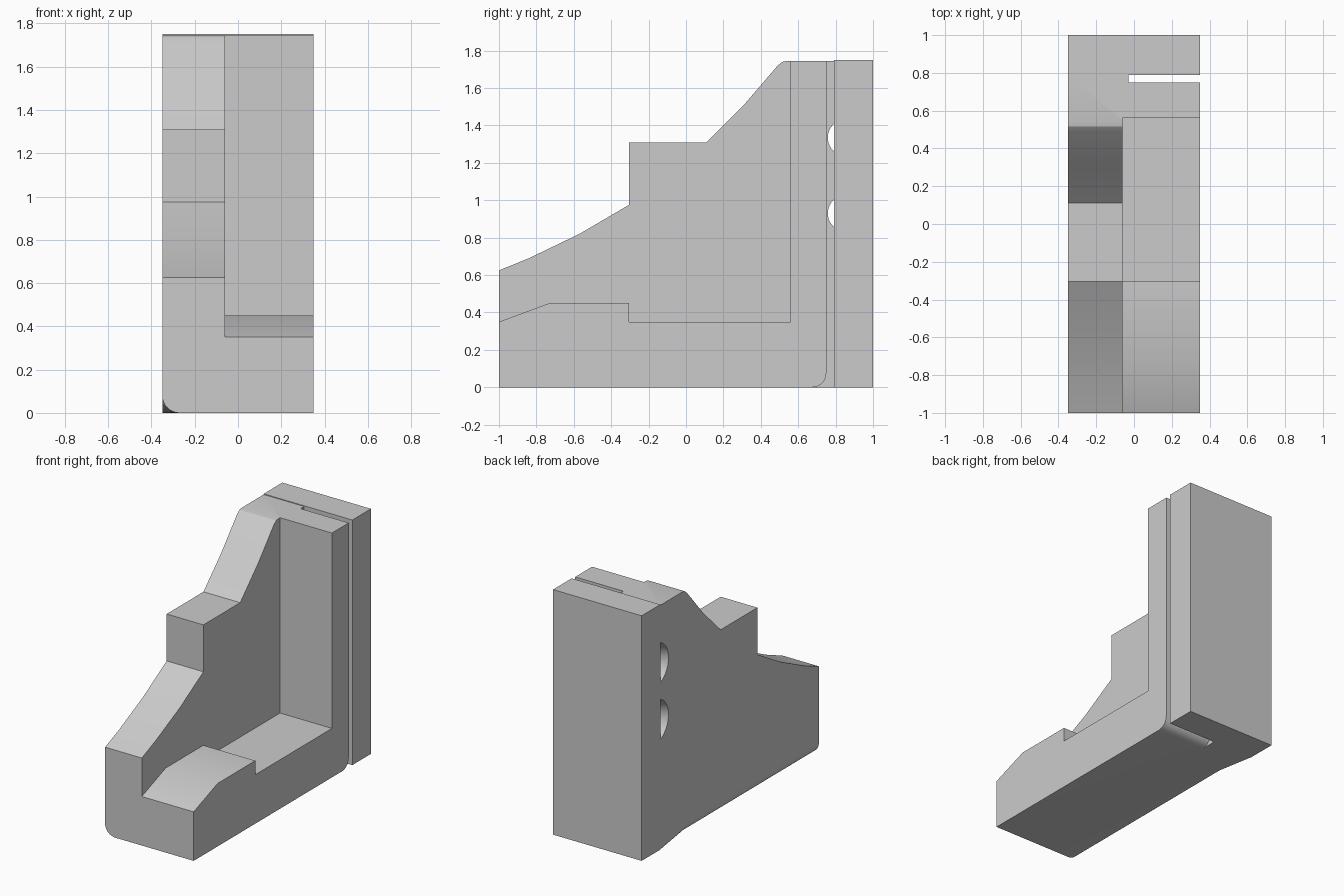
import bpy, bmesh, math

cube = bpy.data.objects.get("Cube")
if cube:
    bpy.data.objects.remove(cube, do_unlink=True)

grey = bpy.data.materials.new("plain_grey")
grey.use_nodes = True
grey.diffuse_color = (0.6, 0.6, 0.6, 1)
grey.node_tree.nodes["Principled BSDF"].inputs["Base Color"].default_value = (0.6, 0.6, 0.6, 1)


def loft(name, rings):
    """Closed solid through rings of matching points."""
    bm = bmesh.new()
    loops = [[bm.verts.new(p) for p in ring] for ring in rings]
    count = len(loops[0])
    for a, b in zip(loops, loops[1:]):
        for i in range(count):
            j = (i + 1) % count
            bm.faces.new((a[i], a[j], b[j], b[i]))
    bm.faces.new(loops[0])
    bm.faces.new(loops[-1])
    bmesh.ops.recalc_face_normals(bm, faces=bm.faces)
    mesh = bpy.data.meshes.new(name)
    bm.to_mesh(mesh)
    bm.free()
    mesh.materials.append(grey)
    obj = bpy.data.objects.new(name, mesh)
    bpy.context.collection.objects.link(obj)
    return obj


def side_profile(name, profile, x0, x1):
    return loft(name, [[(x, y, z) for y, z in profile] for x in (x0, x1)])


def block(name, x0, x1, y0, y1, z1):
    return side_profile(name, [(y0, 0), (y1, 0), (y1, z1), (y0, z1)], x0, x1)


def combine(target, tool, operation):
    tool.hide_render = True
    mod = target.modifiers.new(tool.name, "BOOLEAN")
    mod.operation = operation
    mod.solver = "EXACT"
    mod.object = tool
    bpy.context.view_layer.objects.active = target
    bpy.ops.object.modifier_apply(modifier=mod.name)
    bpy.data.objects.remove(tool, do_unlink=True)


def arc(cx, cy, r, start, end, steps=8):
    angles = [math.radians(start + (end - start) * i / steps) for i in range(steps + 1)]
    return [(cx + r * math.cos(a), cy + r * math.sin(a)) for a in angles]


TOP, SIDE, INNER, SLOT_END = 1.745, 0.35, -0.06, -0.03
PLATE = 0.79

# Stepped side wall
body = side_profile("bracket_body", [
    (-1, 0), (PLATE, 0), (PLATE, TOP), (0.54, TOP), (0.515, 1.74), (0.49, 1.72),
    (0.31, 1.51), (0.11, 1.31), (-0.305, 1.31), (-0.305, 0.975),
    (-0.57, 0.82), (-0.84, 0.69), (-1, 0.625)], -SIDE, INNER)

# Rounded lower side edge, running out in a ramp towards the back
def edge_ring(y, r):
    curve = arc(-SIDE + r, r, r, 180, 270)
    pad = 0.02
    outline = [(-SIDE - pad, r)] + curve + [(-SIDE + r, -pad), (-SIDE - pad, -pad)]
    return [(x, y, z) for x, z in outline]

combine(body, loft("edge_cutter", [edge_ring(-1.1, 0.08), edge_ring(0.5, 0.08),
                                   edge_ring(PLATE, 0.002)]), "DIFFERENCE")

# Floor ledge and upright, with a rounded heel
ledge = side_profile("ledge", [(-1, 0)] + arc(0.675, 0.075, 0.075, -90, 0) + [
    (0.75, TOP), (0.56, TOP), (0.56, 0.35), (-0.305, 0.35),
    (-0.305, 0.45), (-0.73, 0.45), (-1, 0.35)], INNER, SIDE)
combine(body, ledge, "UNION")

# Web closing the inner end of the slot
combine(body, block("slot_web", INNER - 0.05, SLOT_END, 0.6, PLATE, TOP), "UNION")

# Countersunk screw holes, half hidden by the back plate
for height in (0.93, 1.335):
    rings = []
    for x, r in ((-0.36, 0.158), (-0.35, 0.158), (-0.2, 0.097), (0.0, 0.097)):
        circle = arc(0.855, height, r, 0, 360, 40)[:-1]
        rings.append([(x, y, z) for y, z in circle])
    combine(body, loft("screw_cutter", rings), "DIFFERENCE")

# Back plate
combine(body, block("back_plate", -SIDE, SIDE, PLATE, 1, 1.75), "UNION")

bpy.ops.object.select_all(action="DESELECT")
body.select_set(True)
bpy.context.view_layer.objects.active = body
bpy.ops.object.shade_smooth_by_angle(angle=math.radians(25))
